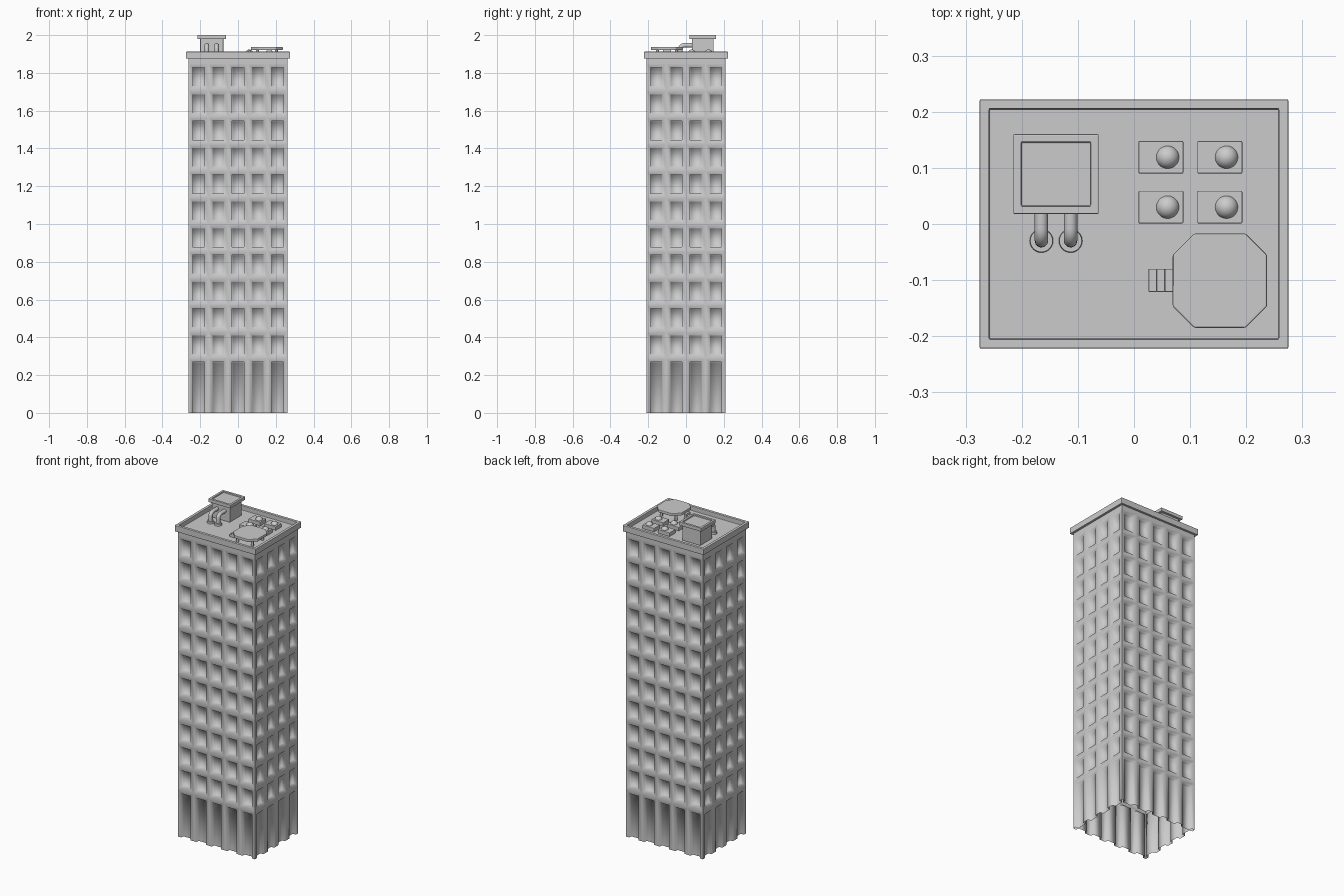
import bpy, bmesh, math
from mathutils import Vector, Matrix

cube = bpy.data.objects.get("Cube")
if cube:
    bpy.data.objects.remove(cube, do_unlink=True)

GREY = (0.6, 0.6, 0.6, 1)
mat = bpy.data.materials.new("concrete grey")
mat.use_nodes = True
mat.diffuse_color = GREY
mat.node_tree.nodes["Principled BSDF"].inputs["Base Color"].default_value = GREY

ROOF = 1.885
CORNICE = 1.912


def finish(name, bm, smooth=False, bevel=0):
    """Turn a bmesh into a named grey object."""
    mesh = bpy.data.meshes.new(name)
    bm.to_mesh(mesh)
    bm.free()
    mesh.materials.append(mat)
    for poly in mesh.polygons:
        poly.use_smooth = smooth
    obj = bpy.data.objects.new(name, mesh)
    bpy.context.collection.objects.link(obj)
    if bevel:
        mod = obj.modifiers.new("soft edges", "BEVEL")
        mod.width = bevel
        mod.segments = 2
    return obj


def box(name, x, y, z, bevel=0.0015):
    bm = bmesh.new()
    size = Vector((x[1] - x[0], y[1] - y[0], z[1] - z[0]))
    mid = Vector((sum(x), sum(y), sum(z))) / 2
    bmesh.ops.create_cube(bm, size=1, matrix=Matrix.Translation(mid) @ Matrix.Diagonal(size).to_4x4())
    return finish(name, bm, False, bevel)


def tray(name, x, y, z, rim, floor, bevel=0.002):
    """Slab whose top is sunk inside a raised rim."""
    bm = bmesh.new()
    size = Vector((x[1] - x[0], y[1] - y[0], z[1] - z[0]))
    mid = Vector((sum(x), sum(y), sum(z))) / 2
    bmesh.ops.create_cube(bm, size=1, matrix=Matrix.Translation(mid) @ Matrix.Diagonal(size).to_4x4())
    top = max(bm.faces, key=lambda f: f.calc_center_median().z)
    bmesh.ops.inset_region(bm, faces=[top], thickness=rim)
    new = bmesh.ops.extrude_discrete_faces(bm, faces=[top])["faces"][0]
    for v in new.verts:
        v.co.z = floor
    return finish(name, bm, False, bevel)


def cylinder(name, x, y, z, r1, r2, sides=24):
    bm = bmesh.new()
    bmesh.ops.create_cone(bm, cap_ends=True, segments=sides, radius1=r1, radius2=r2, depth=z[1] - z[0],
                          matrix=Matrix.Translation((x, y, sum(z) / 2)))
    obj = finish(name, bm, True)
    obj.data.set_sharp_from_angle(angle=math.radians(40))
    return obj


# Tower walls: framed cells with sunken windows, open at the ground
CELL, FRAME, SLOPE, DEPTH = 0.1045, 0.02, 0.004, 0.02
FLOOR, BASE, FLOORS = 0.1418, 0.29, 11


def wall(name, columns, distance, angle):
    bm = bmesh.new()
    turn = Matrix.Rotation(angle, 3, "Z")

    def ring(x0, z0, z1, inset, depth, ground):
        low = z0 if ground else z0 + inset
        a, b = x0 + inset, x0 + CELL - inset
        return [bm.verts.new(turn @ Vector((x, depth - distance, z)))
                for x, z in ((a, low), (b, low), (b, z1 - inset), (a, z1 - inset))]

    left = -columns * CELL / 2
    levels = [0] + [BASE + FLOOR * i for i in range(FLOORS + 1)]
    for c in range(columns):
        x0 = left + c * CELL
        for r in range(FLOORS + 1):
            ground = r == 0
            rings = [ring(x0, levels[r], levels[r + 1], i, d, ground)
                     for i, d in ((0, 0), (FRAME, 0), (FRAME + SLOPE, DEPTH))]
            for outer, inner in zip(rings, rings[1:]):
                for k in range(1 if ground else 0, 4):
                    n = (k + 1) % 4
                    bm.faces.new((outer[k], outer[n], inner[n], inner[k]))
            bm.faces.new(rings[-1])
        # plain band under the cornice
        band = [(x0, levels[-1]), (x0 + CELL, levels[-1]), (x0 + CELL, 1.88), (x0, 1.88)]
        bm.faces.new([bm.verts.new(turn @ Vector((x, -distance, z))) for x, z in band])
    bmesh.ops.remove_doubles(bm, verts=bm.verts, dist=0.0001)
    finish(name, bm, True)


HX, HY = CELL * 2.5, CELL * 2
wall("front_wall", 5, HY, 0)
wall("left_wall", 4, HX, math.pi / 2)
wall("back_wall", 5, HY, math.pi)
wall("right_wall", 4, HX, -math.pi / 2)

# Cornice with sunken roof
tray("cornice_roof", (-0.275, 0.275), (-0.222, 0.222), (1.875, CORNICE), 0.024, ROOF)

# Stair house with rimmed top
box("stair_house", (-0.2, -0.078), (0.032, 0.146), (ROOF, 1.985))
tray("stair_house_cap", (-0.215, -0.063), (0.018, 0.16), (1.979, 2.0), 0.02, 1.992)

# Bent vent pipes with flared collars
for side, x in (("right", -0.165), ("left", -0.113)):
    curve = bpy.data.curves.new(side + "_vent_pipe", "CURVE")
    curve.dimensions = "3D"
    curve.bevel_depth = 0.012
    curve.bevel_resolution = 4
    curve.use_fill_caps = True
    bend = [(-0.008 - 0.022 * math.sin(t), 1.924 + 0.022 * math.cos(t))
            for t in (math.pi / 2 * i / 6 for i in range(7))]
    path = [(0.04, 1.946)] + bend + [(-0.03, ROOF)]
    spline = curve.splines.new("POLY")
    spline.points.add(len(path) - 1)
    for point, (y, z) in zip(spline.points, path):
        point.co = (x, y, z, 1)
    spline.use_smooth = True
    curve.materials.append(mat)
    bpy.context.collection.objects.link(bpy.data.objects.new(side + "_vent_pipe", curve))
    cylinder(side + "_vent_collar", x, -0.03, (ROOF, 1.897), 0.021, 0.02)

# Air units with domed fans
for row, y in (("front", 0.03), ("back", 0.119)):
    for side, x in (("right", 0.048), ("left", 0.153)):
        name = f"{row}_{side}_air_unit"
        box(name, (x - 0.04, x + 0.04), (y - 0.029, y + 0.029), (ROOF, 1.908), 0.002)
        bm = bmesh.new()
        bmesh.ops.create_uvsphere(bm, u_segments=20, v_segments=12, radius=0.021,
                                  matrix=Matrix.Translation((x + 0.012, y, 1.903)))
        finish(name + "_dome", bm, True)

# Octagonal landing pad
PX, PY, HALF, CUT = 0.153, -0.101, 0.084, 0.038
bm = bmesh.new()
corners = []
for sx, sy in ((1, 1), (-1, 1), (-1, -1), (1, -1)):
    pair = [(sx * HALF, sy * (HALF - CUT)), (sx * (HALF - CUT), sy * HALF)]
    corners += pair if sx * sy > 0 else pair[::-1]
base = bm.faces.new([bm.verts.new((PX + x, PY + y, 1.92)) for x, y in corners])
up = bmesh.ops.extrude_face_region(bm, geom=[base])["geom"]
bmesh.ops.translate(bm, vec=(0, 0, 0.017), verts=[g for g in up if isinstance(g, bmesh.types.BMVert)])
bmesh.ops.recalc_face_normals(bm, faces=bm.faces)
finish("landing_pad", bm, False, 0.003)

# Pad legs and steps
for sx in (-1, 1):
    for sy in (-1, 1):
        cylinder("pad_leg", PX + sx * 0.05, PY + sy * 0.05, (ROOF, 1.922), 0.008, 0.008, 12)
for i in range(3):
    x = 0.026 + i * 0.0145
    box("pad_step", (x, x + 0.0145), (-0.121, -0.08), (ROOF, 1.9 + i * 0.011), 0.001)
